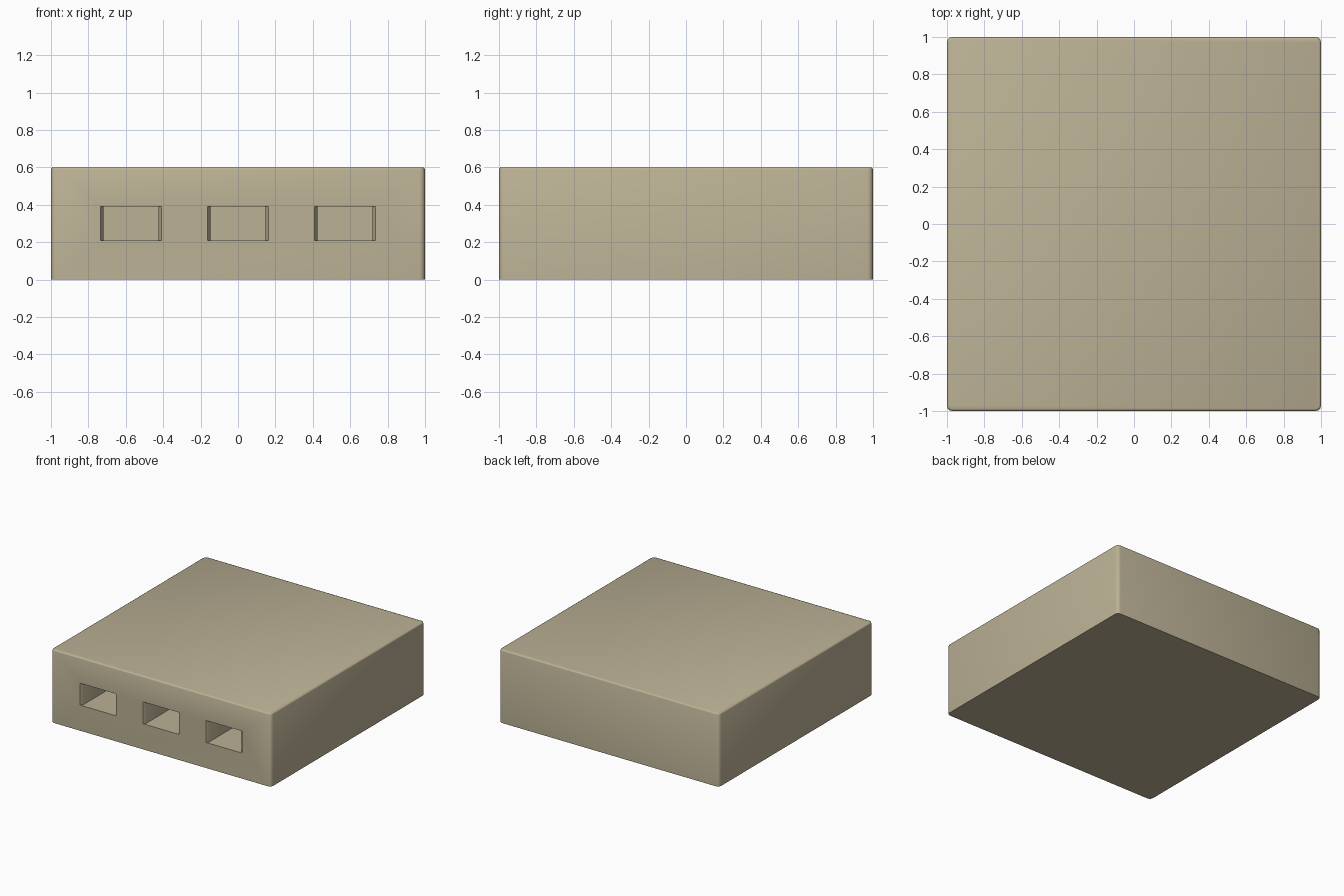
import bpy, bmesh

if "Cube" in bpy.data.objects:
    bpy.data.objects.remove(bpy.data.objects["Cube"])

W, H = 1.0, 0.6            # half width, height
Z0, Z1 = 0.21, 0.39        # slot bottom and top
DEPTH = 0.45               # slot depth

stone = bpy.data.materials.new("warm_tan")
stone.diffuse_color = (0.50, 0.44, 0.30, 1)
stone.use_nodes = True
stone.node_tree.nodes["Principled BSDF"].inputs["Base Color"].default_value = stone.diffuse_color


def make_object(name, bm):
    bmesh.ops.recalc_face_normals(bm, faces=bm.faces)
    mesh = bpy.data.meshes.new(name)
    bm.to_mesh(mesh)
    bm.free()
    mesh.materials.append(stone)
    ob = bpy.data.objects.new(name, mesh)
    bpy.context.collection.objects.link(ob)
    return ob


def prism(bm, outline, z0, z1):
    """Extrude a flat xy outline from z0 to z1."""
    face = bm.faces.new([bm.verts.new((x, y, z0)) for x, y in outline])
    ext = bmesh.ops.extrude_face_region(bm, geom=[face])
    for v in ext["geom"]:
        if isinstance(v, bmesh.types.BMVert):
            v.co.z = z1


# Block body: softened corners and top rim, crisp flat bottom
bm = bmesh.new()
prism(bm, [(-W, -W), (W, -W), (W, W), (-W, W)], 0, H)
upright = [e for e in bm.edges if abs(e.verts[0].co.z - e.verts[1].co.z) > 0.1]
bmesh.ops.bevel(bm, geom=upright, offset=0.03, segments=3, profile=0.5, affect='EDGES')
rim = [e for e in bm.edges if all(v.co.z > H - 0.001 for v in e.verts)]
bmesh.ops.bevel(bm, geom=rim, offset=0.012, segments=2, profile=0.5, affect='EDGES')
body = make_object("block_body", bm)

# Slot cutters: three deep slots with slightly chamfered side edges
bm = bmesh.new()
for cx in (-0.572, 0.0, 0.572):
    a, b = cx - 0.163, cx + 0.163
    c = 0.015
    prism(bm, [(a, -W - 0.1), (b, -W - 0.1), (b, -W), (b - c, -W + 0.02),
               (b - c, -W + DEPTH), (a + c, -W + DEPTH), (a + c, -W + 0.02), (a, -W)], Z0, Z1)
cutter = make_object("slot_cutter", bm)
cutter.hide_render = True

cut = body.modifiers.new("slots", 'BOOLEAN')
cut.operation = 'DIFFERENCE'
cut.solver = 'EXACT'
cut.object = cutter

bpy.ops.object.select_all(action='DESELECT')
body.select_set(True)
bpy.context.view_layer.objects.active = body
bpy.ops.object.modifier_apply(modifier=cut.name)
bpy.data.objects.remove(cutter)
bpy.ops.object.shade_smooth_by_angle(angle=0.87)
